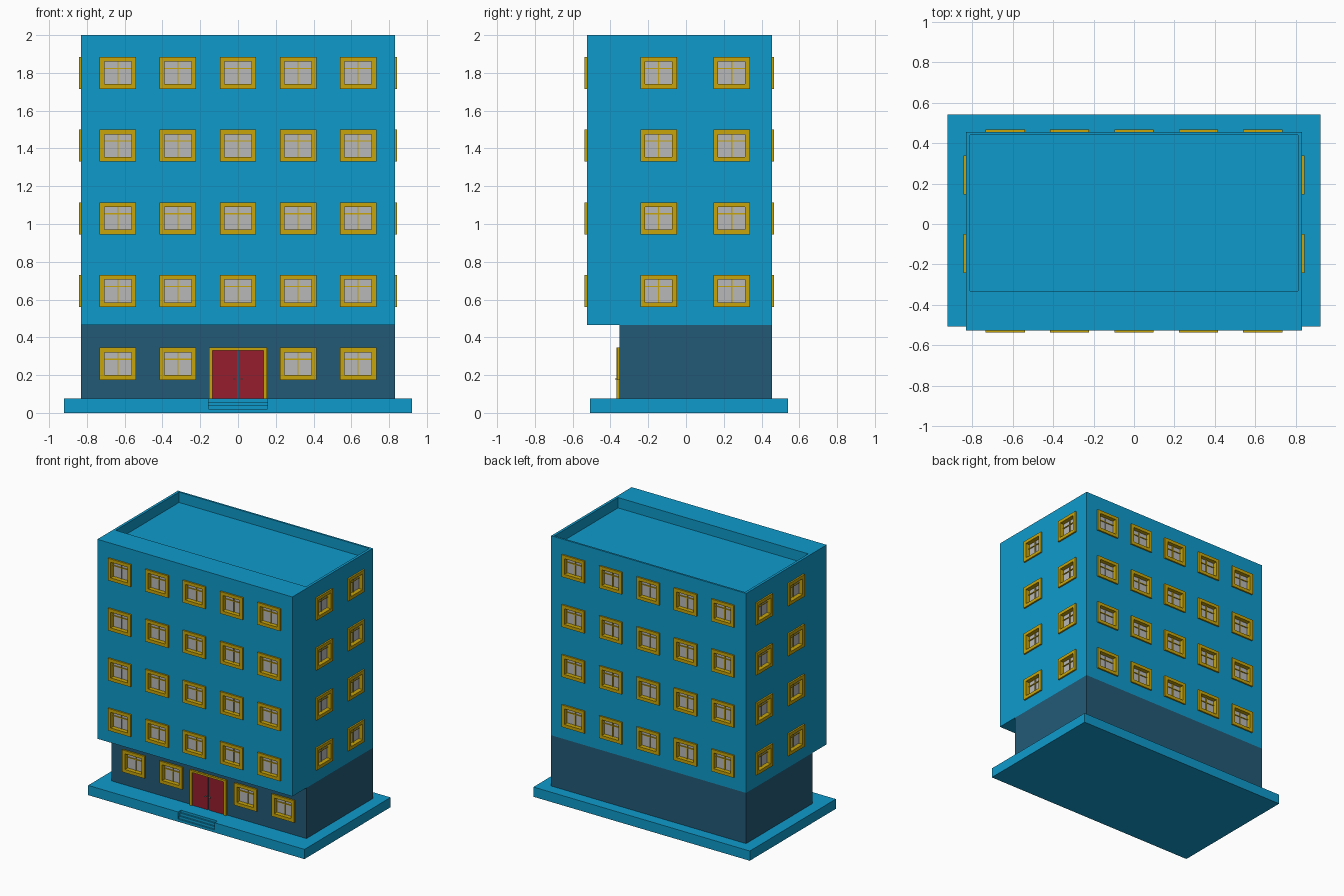
import bpy, bmesh, math
from mathutils import Matrix, Vector

if "Cube" in bpy.data.objects:
    bpy.data.objects.remove(bpy.data.objects["Cube"])


def material(name, rgb):
    m = bpy.data.materials.new(name)
    m.diffuse_color = (*rgb, 1)
    m.use_nodes = True
    m.node_tree.nodes["Principled BSDF"].inputs["Base Color"].default_value = m.diffuse_color
    return m


BLUE = material("bright blue", (0.0048, 0.328, 0.604))
NAVY = material("dark slate blue", (0.0168, 0.102, 0.181))
YELLOW = material("frame yellow", (0.578, 0.376, 0.003))
GLASS = material("window grey", (0.48, 0.48, 0.48))
RED = material("door red", (0.305, 0.013, 0.026))


def add_box(bm, lo, hi, mat=0):
    lo, hi = Vector(lo), Vector(hi)
    r = bmesh.ops.create_cube(bm, size=1, matrix=Matrix.Translation((lo + hi) / 2)
                              @ Matrix.Diagonal((*(hi - lo), 1)))
    for f in {f for v in r["verts"] for f in v.link_faces}:
        f.material_index = mat


def make_mesh(name, boxes, mats):
    bm = bmesh.new()
    for b in boxes:
        add_box(bm, *b)
    me = bpy.data.meshes.new(name)
    bm.to_mesh(me)
    bm.free()
    for m in mats:
        me.materials.append(m)
    return me


def place(name, me, loc=(0, 0, 0), turn=0):
    ob = bpy.data.objects.new(name, me)
    ob.location = loc
    ob.rotation_euler.z = turn
    bpy.context.collection.objects.link(ob)
    return ob


def carve(ob, boxes):
    """Cut boxes out of a part, then delete the cutter."""
    cutter = place("cutter", make_mesh("cutter", boxes, []))
    cutter.hide_render = True
    mod = ob.modifiers.new("cut", "BOOLEAN")
    mod.object, mod.operation, mod.solver = cutter, "DIFFERENCE", "EXACT"
    bpy.context.view_layer.objects.active = ob
    bpy.ops.object.modifier_apply(modifier=mod.name)
    bpy.data.objects.remove(cutter)


# Main dimensions
X, FRONT, BACK, G_FRONT = 0.83, -0.525, 0.455, -0.353
SLAB, FLOOR1, TOP = 0.075, 0.465, 2.0
ROWS = [0.645 + 0.385 * i for i in range(4)]
COLS = [-0.636, -0.318, 0, 0.318, 0.636]
SIDES = [-0.145, 0.242]

# Window spots: location and turn about z
upper_spots, ground_spots = [], []
for z in ROWS:
    upper_spots += [((x, FRONT, z), 0) for x in COLS]
    upper_spots += [((x, BACK, z), math.pi) for x in COLS]
    upper_spots += [((X, y, z), math.pi / 2) for y in SIDES]
    upper_spots += [((-X, y, z), -math.pi / 2) for y in SIDES]
ground_spots = [((x, G_FRONT, 0.26), 0) for x in COLS if x]


def holes(spots):
    out = []
    for (x, y, z), turn in spots:
        side = abs(math.sin(turn)) > 0.5
        hx, hy = (0.03, 0.0925) if side else (0.0925, 0.03)
        out.append(((x - hx, y - hy, z - 0.08), (x + hx, y + hy, z + 0.08)))
    return out


# Base slab with small steps carved in front of the door
slab = place("base_slab", make_mesh("base_slab", [((-0.921, -0.507, 0), (0.921, 0.54, SLAB))], [BLUE]))
for i, z in enumerate((0.058, 0.039, 0.02)):
    carve(slab, [((-0.156, -0.6, z), (0.156, -0.471 - 0.012 * i, 0.2))])

# Ground floor, with window openings and door recess
ground = place("ground_floor", make_mesh("ground_floor", [((-X, G_FRONT, SLAB), (X, BACK, FLOOR1))], [NAVY]))
carve(ground, holes(ground_spots))

# Upper storeys, with window openings and sunken roof
upper = place("upper_storeys", make_mesh("upper_storeys", [((-X, FRONT, FLOOR1), (X, BACK, TOP))], [BLUE]))
carve(upper, holes(upper_spots) + [((-0.81, -0.33, 1.92), (0.81, 0.44, 2.2))])

# Window: deep frame ring, thin glazing bars and recessed pane
W, H, T, OUT, IN = 0.0965, 0.085, 0.025, -0.012, 0.029
window = make_mesh("window", [
    ((-W, OUT, -H), (W, IN, -H + T)),
    ((-W, OUT, H - T), (W, IN, H)),
    ((-W, OUT, -H + T), (-W + T, IN, H - T)),
    ((W - T, OUT, -H + T), (W, IN, H - T)),
    ((-0.003, 0.014, -H + T), (0.003, 0.024, H - T)),
    ((-W + T, 0.014, 0.021), (W - T, 0.024, 0.027)),
    ((-W + T, 0.021, -H + T), (W - T, 0.028, H - T), 1),
], [YELLOW, GLASS])
# Slimmer ring than the full border: inner lip is set by T
for i, (loc, turn) in enumerate(upper_spots + ground_spots):
    place(f"window_{i + 1}", window, loc, turn)

# Door frame
place("door_frame", make_mesh("door_frame", [
    ((-0.154, -0.368, SLAB), (-0.136, G_FRONT + 0.01, 0.346)),
    ((0.136, -0.368, SLAB), (0.154, G_FRONT + 0.01, 0.346)),
    ((-0.136, -0.368, 0.331), (0.136, G_FRONT + 0.01, 0.346)),
], [YELLOW]))

# Double door leaves and handles
for s, side in ((-1, "left"), (1, "right")):
    x0, x1 = sorted((s * 0.005, s * 0.136))
    place(f"door_leaf_{side}", make_mesh("door_leaf", [
        ((x0, -0.359, SLAB), (x1, G_FRONT + 0.01, 0.331))], [RED]))
    h0, h1 = sorted((s * 0.012, s * 0.026))
    hx = s * 0.016
    place(f"door_handle_{side}", make_mesh("door_handle", [
        ((h0, -0.376, 0.177), (h1, -0.371, 0.183)),
        ((hx - 0.003, -0.372, 0.177), (hx + 0.003, -0.357, 0.183))], [GLASS]))
